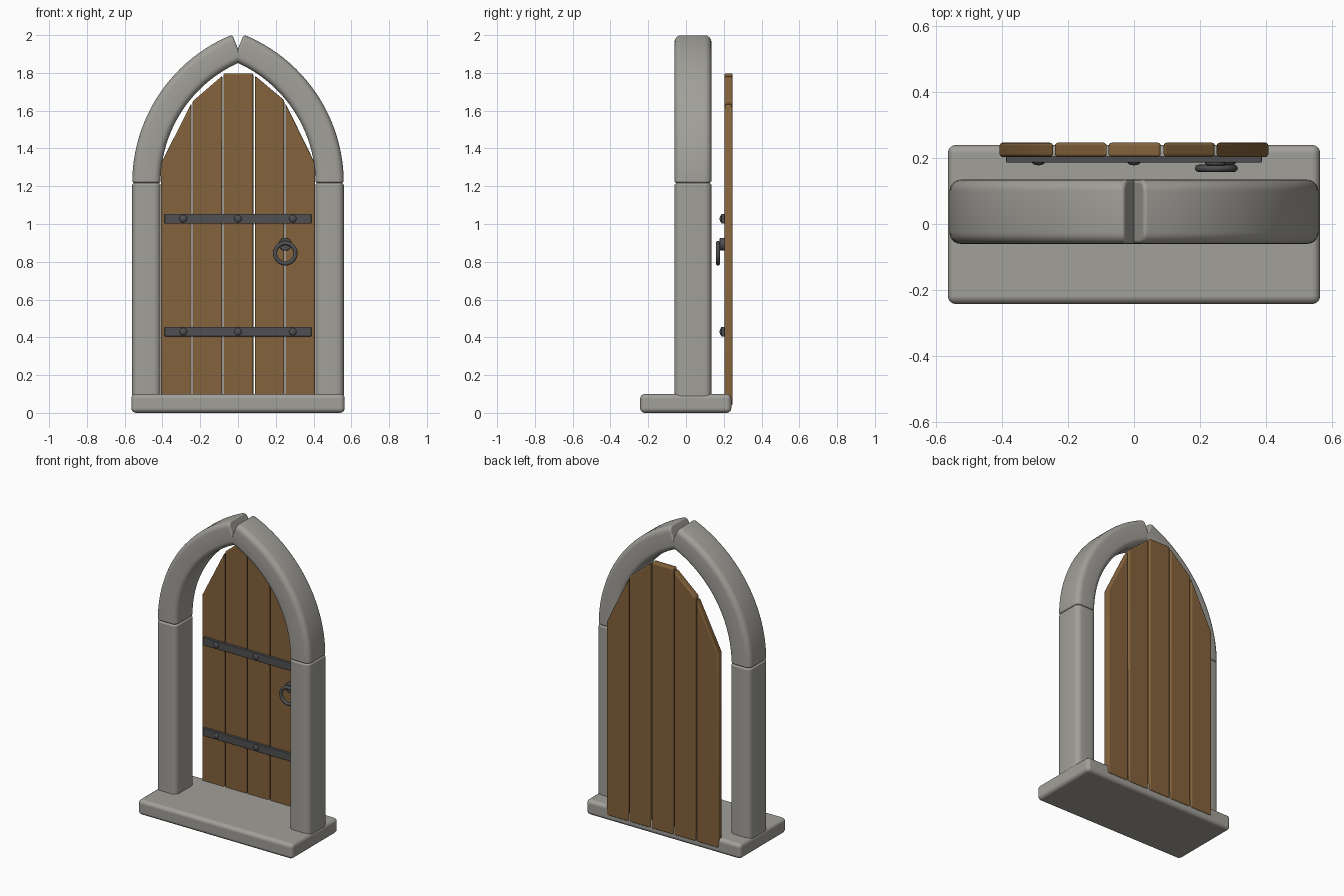
import bpy, bmesh
from math import sin, cos, pi, radians
from mathutils import Matrix

if "Cube" in bpy.data.objects:
    bpy.data.objects.remove(bpy.data.objects["Cube"])


def material(name, rgb):
    m = bpy.data.materials.new(name)
    m.diffuse_color = (*rgb, 1)
    m.use_nodes = True
    m.node_tree.nodes["Principled BSDF"].inputs["Base Color"].default_value = m.diffuse_color
    return m


STONE = material("stone", (0.36, 0.35, 0.32))
WOOD = material("wood", (0.23, 0.125, 0.045))
IRON = material("iron", (0.08, 0.08, 0.085))


def finish(name, bm, mat, bevel=0, segments=3):
    bmesh.ops.recalc_face_normals(bm, faces=bm.faces)
    me = bpy.data.meshes.new(name)
    bm.to_mesh(me)
    bm.free()
    me.materials.append(mat)
    ob = bpy.data.objects.new(name, me)
    bpy.context.collection.objects.link(ob)
    if bevel:
        mod = ob.modifiers.new("bevel", 'BEVEL')
        mod.width, mod.segments = bevel, segments
        mod.limit_method, mod.angle_limit = 'ANGLE', radians(40)
        mod.harden_normals = True
    for p in me.polygons:
        p.use_smooth = True
    return ob


def box(name, x, y, z, mat, bevel, segments=3):
    prism(name, [(x[0], z[0]), (x[1], z[0]), (x[1], z[1]), (x[0], z[1])], y, mat, bevel, segments)


def prism(name, outline, y, mat, bevel, segments=3):
    """Extrude an x-z outline between two y values."""
    bm = bmesh.new()
    f = bm.faces.new([bm.verts.new((px, y[0], pz)) for px, pz in outline])
    ext = bmesh.ops.extrude_face_region(bm, geom=[f])
    moved = [v for v in ext["geom"] if isinstance(v, bmesh.types.BMVert)]
    bmesh.ops.translate(bm, vec=(0, y[1] - y[0], 0), verts=moved)
    finish(name, bm, mat, bevel, segments)


def rounded_section(w, d, r, n=5):
    """Rounded rectangle w by d, as (across, depth) points."""
    pts = []
    for q, (sx, sy) in enumerate([(1, 1), (-1, 1), (-1, -1), (1, -1)]):
        for i in range(n + 1):
            a = pi / 2 * (q + i / n)
            pts.append((sx * (w / 2 - r) + r * cos(a), sy * (d / 2 - r) + r * sin(a)))
    return pts


def sweep(name, place, steps, section, mat, bevel):
    """Loft a section; place(t, across, depth) gives the position."""
    bm = bmesh.new()
    rings = [[bm.verts.new(place(i / steps, u, v)) for u, v in section]
             for i in range(steps + 1)]
    n = len(section)
    for a, b in zip(rings, rings[1:]):
        for i in range(n):
            bm.faces.new((a[i], a[(i + 1) % n], b[(i + 1) % n], b[i]))
    bm.faces.new(rings[0])
    bm.faces.new(rings[-1])
    finish(name, bm, mat, bevel)


# Threshold slab
box("threshold", (-0.565, 0.565), (-0.243, 0.24), (0, 0.1), STONE, 0.025, 4)

# Stone jambs and pointed arch halves
YC, SPRING = 0.037, 1.217
section = rounded_section(0.15, 0.195, 0.035)
for side, s in (("left", -1), ("right", 1)):
    sweep(side + "_jamb",
          lambda t, u, v: (s * (0.485 + u), YC + v, 0.08 + t * (SPRING - 0.08)),
          1, section, STONE, 0.012)

    def arc(t, u, v):
        a, r = t * radians(68), 0.772 + u
        return (s * (-0.287 + r * cos(a)), YC + v, SPRING + r * sin(a))
    sweep(side + "_arch", arc, 24, section, STONE, 0.012)

# Door planks: left x, right x, left top, right top
planks = [(-0.408, -0.246, 1.32, 1.64), (-0.24, -0.083, 1.65, 1.785),
          (-0.077, 0.081, 1.797, 1.797), (0.09, 0.245, 1.785, 1.655),
          (0.251, 0.408, 1.64, 1.32)]
for i, (x0, x1, z0, z1) in enumerate(planks):
    prism(f"plank_{i + 1}", [(x0, 0.04), (x1, 0.04), (x1, z1), (x0, z0)],
          (0.203, 0.247), WOOD, 0.01)

# Iron straps with domed rivets
for name, z in (("lower", 0.43), ("upper", 1.028)):
    box(name + "_strap", (-0.388, 0.388), (0.186, 0.207), (z - 0.026, z + 0.026), IRON, 0.004, 2)
    for k, x in enumerate((-0.29, 0, 0.29)):
        bm = bmesh.new()
        bmesh.ops.create_uvsphere(bm, u_segments=16, v_segments=10, radius=0.02,
                                  matrix=Matrix.Translation((x, 0.188, z)) @ Matrix.Diagonal((1, 0.5, 1, 1)))
        finish(f"{name}_rivet_{k + 1}", bm, IRON)

# Pull ring and its mount
bm = bmesh.new()
bmesh.ops.create_cone(bm, cap_ends=True, segments=24, radius1=0.034, radius2=0.034, depth=0.03,
                      matrix=Matrix.Translation((0.25, 0.193, 0.893)) @ Matrix.Rotation(pi / 2, 4, 'X'))
finish("ring_mount", bm, IRON, 0.006)
bpy.ops.mesh.primitive_torus_add(location=(0.25, 0.169, 0.845), rotation=(pi / 2, 0, 0),
                                 major_segments=36, minor_segments=12,
                                 major_radius=0.054, minor_radius=0.011)
ring = bpy.context.object
ring.name = "pull_ring"
ring.data.materials.append(IRON)
bpy.ops.object.shade_smooth()
